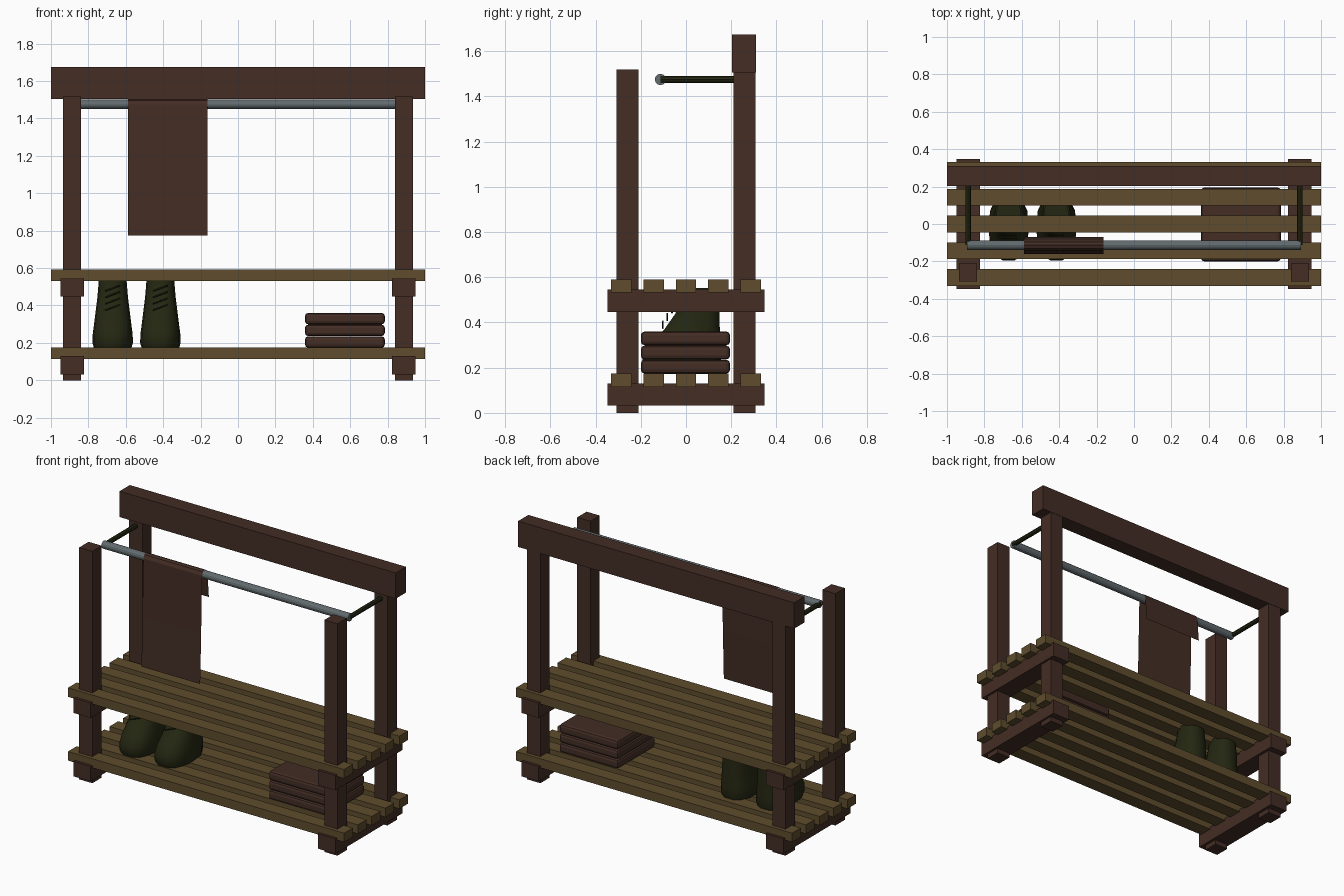
import bpy, bmesh, math
from mathutils import Vector

if "Cube" in bpy.data.objects:
    bpy.data.objects.remove(bpy.data.objects["Cube"])


def material(name, rgb):
    m = bpy.data.materials.new(name)
    m.diffuse_color = (*rgb, 1)
    m.use_nodes = True
    m.node_tree.nodes["Principled BSDF"].inputs["Base Color"].default_value = m.diffuse_color
    return m


BROWN = material("dark brown", (0.056, 0.026, 0.018))
TAN = material("olive wood", (0.112, 0.073, 0.026))
GREEN = material("dark green", (0.018, 0.020, 0.006))
STEEL = material("grey steel", (0.12, 0.145, 0.155))


def finish(name, bm, mat, smooth=False):
    me = bpy.data.meshes.new(name)
    bm.to_mesh(me)
    bm.free()
    me.materials.append(mat)
    ob = bpy.data.objects.new(name, me)
    bpy.context.collection.objects.link(ob)
    if smooth:
        bpy.ops.object.select_all(action='DESELECT')
        ob.select_set(True)
        bpy.context.view_layer.objects.active = ob
        bpy.ops.object.shade_smooth_by_angle(angle=math.radians(40))
    return ob


def box(name, x, y, z, mat, bevel=0):
    """Box from (min, max) ranges."""
    bm = bmesh.new()
    bmesh.ops.create_cube(bm, size=1)
    for v in bm.verts:
        v.co = [(r[0] + r[1]) / 2 + c * (r[1] - r[0]) for r, c in zip((x, y, z), v.co)]
    if bevel:
        bmesh.ops.bevel(bm, geom=bm.edges[:], offset=bevel, segments=2,
                        affect='EDGES', profile=0.5)
    return finish(name, bm, mat)


def rod(name, a, b, r, mat, sides=10):
    a, b = Vector(a), Vector(b)
    bm = bmesh.new()
    bmesh.ops.create_cone(bm, cap_ends=True, segments=sides, radius1=r, radius2=r,
                          depth=(b - a).length)
    q = (b - a).to_track_quat('Z', 'Y')
    for v in bm.verts:
        v.co = q @ v.co + (a + b) / 2
    return finish(name, bm, mat)


# Posts, cross bearers and rail brackets on both ends
for s, side in ((-1, "left"), (1, "right")):
    px = sorted((s * 0.84, s * 0.935))
    bx = sorted((s * 0.823, s * 0.949))
    box(side + "_front_post", px, (-0.307, -0.21), (0, 1.518), BROWN)
    box(side + "_back_post", px, (0.21, 0.307), (0, 1.51), BROWN)
    box(side + "_lower_bearer", bx, (-0.348, 0.348), (0.032, 0.13), BROWN)
    box(side + "_upper_bearer", bx, (-0.348, 0.348), (0.447, 0.545), BROWN)
    rod(side + "_rail_bracket", (s * 0.887, -0.113, 1.475), (s * 0.887, 0.22, 1.475),
        0.015, GREEN, 8)

# Top beam
box("top_beam", (-1, 1), (0.203, 0.309), (1.505, 1.674), BROWN)

# Shelf slats
for level, z in (("lower", 0.115), ("upper", 0.532)):
    for i in range(5):
        yc = (i - 2) * 0.143
        box(f"{level}_slat_{i + 1}", (-1, 1), (yc - 0.045, yc + 0.045), (z, z + 0.059), TAN)

# Hanging rail
rod("hanging_rail", (-0.893, -0.113, 1.475), (0.893, -0.113, 1.475), 0.025, STEEL, 12)

# Towel: thin sheet draped over the rail, long in front, short behind
profile = [(-0.160, 0.775), (-0.150, 1.10), (-0.141, 1.475), (-0.130, 1.497), (-0.113, 1.504),
           (-0.096, 1.497), (-0.085, 1.475), (-0.070, 1.31)]
bm = bmesh.new()
rows = [[bm.verts.new((x, y, z)) for x in (-0.587, -0.162)] for y, z in profile]
for a, b in zip(rows, rows[1:]):
    bm.faces.new((a[0], a[1], b[1], b[0]))
finish("hanging_towel", bm, BROWN)

# Stack of folded cloths
for i in range(3):
    z = 0.174 + i * 0.0625
    box(f"folded_cloth_{i + 1}", (0.358, 0.785), (-0.2, 0.195), (z, z + 0.061), BROWN, 0.017)

# Boots: rings of (z, half width, toe y, heel y) lofted upward, then down inside
RINGS = [(0.172, 0.100, -0.185, 0.152), (0.20, 0.108, -0.198, 0.158),
         (0.245, 0.107, -0.195, 0.158), (0.29, 0.101, -0.172, 0.155),
         (0.33, 0.096, -0.135, 0.154), (0.37, 0.091, -0.098, 0.152),
         (0.44, 0.082, -0.048, 0.150), (0.50, 0.077, -0.035, 0.146),
         (0.552, 0.073, -0.028, 0.140), (0.552, 0.063, -0.018, 0.130),
         (0.46, 0.063, -0.018, 0.130)]


def boot(name, cx):
    n = 14
    bm = bmesh.new()
    loops = []
    for z, hw, y0, y1 in RINGS:
        loop = []
        for k in range(n):
            t = 2 * math.pi * k / n
            c, s = math.cos(t), math.sin(t)
            px = math.copysign(abs(c) ** 0.8, c) * hw
            py = (y0 + y1) / 2 + math.copysign(abs(s) ** 0.8, s) * (y1 - y0) / 2
            loop.append(bm.verts.new((cx + px, py, z)))
        loops.append(loop)
    for a, b in zip(loops, loops[1:]):
        for k in range(n):
            j = (k + 1) % n
            bm.faces.new((a[k], a[j], b[j], b[k]))
    bm.faces.new(loops[0][::-1])
    bm.faces.new(loops[-1])
    finish(name, bm, GREEN, smooth=True)
    # Slanted laces standing just proud of the instep
    for i in range(4):
        z = 0.375 + i * 0.034
        y = -0.102 + i * 0.02
        rod(f"{name}_lace_{i + 1}", (cx - 0.04, y, z), (cx + 0.04, y, z + 0.03), 0.004, GREEN, 6)


boot("left_boot", -0.67)
boot("right_boot", -0.415)
